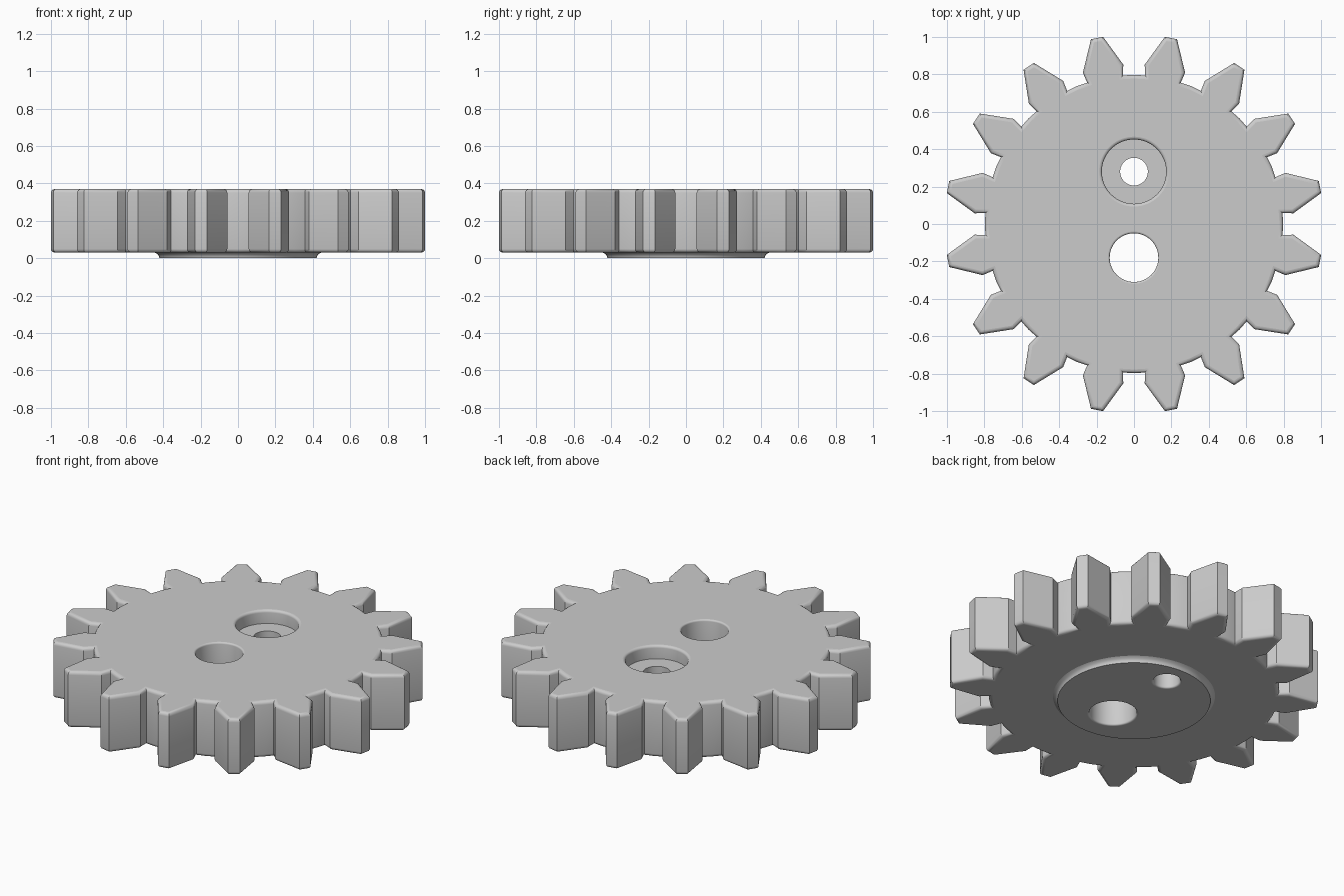
import bpy, bmesh, math
from mathutils import Vector

if "Cube" in bpy.data.objects:
    bpy.data.objects.remove(bpy.data.objects["Cube"], do_unlink=True)

TEETH = 16
BOTTOM, TOP, FILLET = 0.03, 0.37, 0.02

grey = bpy.data.materials.new("grey_metal")
grey.use_nodes = True
grey.diffuse_color = (0.6, 0.6, 0.6, 1)
grey.node_tree.nodes["Principled BSDF"].inputs["Base Color"].default_value = grey.diffuse_color


def make_object(name, bm):
    bmesh.ops.recalc_face_normals(bm, faces=bm.faces)
    mesh = bpy.data.meshes.new(name)
    bm.to_mesh(mesh)
    bm.free()
    mesh.materials.append(grey)
    obj = bpy.data.objects.new(name, mesh)
    bpy.context.collection.objects.link(obj)
    return obj


def lathe(name, y, profile, sides=64):
    """Solid of revolution about a vertical axis at (0, y); profile is (radius, z)."""
    bm = bmesh.new()
    rings = []
    for r, z in profile:
        angles = [2 * math.pi * i / sides for i in range(sides)]
        rings.append([bm.verts.new((r * math.cos(a), y + r * math.sin(a), z)) for a in angles])
    for low, high in zip(rings, rings[1:]):
        for i in range(sides):
            j = (i + 1) % sides
            bm.faces.new((low[i], low[j], high[j], high[i]))
    bm.faces.new(rings[0])
    bm.faces.new(rings[-1])
    return make_object(name, bm)


def flare(radius, z, size, up):
    """Quarter-round rim profile that widens toward the surface at height z."""
    arc = [math.pi / 2 * i / 4 for i in range(5)]
    pts = [(radius + size * (1 - math.cos(a)), z - up * size * (1 - math.sin(a))) for a in arc]
    pts.append((radius + size, z + up * 0.05))
    return pts if up > 0 else pts[::-1]


def combine(target, other, operation):
    mod = target.modifiers.new(operation, "BOOLEAN")
    mod.operation = operation
    mod.solver = "EXACT"
    mod.object = other
    bpy.context.view_layer.objects.active = target
    bpy.ops.object.modifier_apply(modifier=mod.name)
    bpy.data.objects.remove(other, do_unlink=True)


# Toothed body: one tooth outline repeated around the wheel
tooth = [(0.79, -0.098), (0.847, -0.11), (1.0135, -0.033),
         (1.0135, 0.033), (0.847, 0.11), (0.79, 0.098)]
bm = bmesh.new()
outline = []
for k in range(TEETH):
    a = 2 * math.pi * (k + 0.5) / TEETH
    out = Vector((math.cos(a), math.sin(a), 0))
    side = Vector((-math.sin(a), math.cos(a), 0))
    outline += [out * r + side * s for r, s in tooth]
    g = 2 * math.pi * (k + 1) / TEETH
    outline.append(Vector((math.cos(g), math.sin(g), 0)) * 0.798)
base = bm.faces.new([bm.verts.new(p + Vector((0, 0, BOTTOM))) for p in outline])
lifted = bmesh.ops.extrude_face_region(bm, geom=[base], use_keep_orig=True)["geom"]
bmesh.ops.translate(bm, vec=(0, 0, TOP - BOTTOM),
                    verts=[v for v in lifted if isinstance(v, bmesh.types.BMVert)])
bmesh.ops.recalc_face_normals(bm, faces=bm.faces)
rims = [e for e in bm.edges if abs(e.verts[0].co.z - e.verts[1].co.z) < 1e-4]
bmesh.ops.bevel(bm, geom=rims, offset=FILLET, segments=4, profile=0.5, affect="EDGES")
gear = make_object("gear_wheel", bm)

# Round boss underneath, flaring into the body
boss = lathe("boss", 0, [(0.42, 0), (0.422, 0.01), (0.43, 0.022), (0.445, BOTTOM), (0.445, 0.1)], 96)
combine(gear, boss, "UNION")

# Plain axle hole, and a screw hole with a counterbore
axle = lathe("axle_cutter", -0.18, flare(0.13, 0, 0.01, -1) + flare(0.13, TOP, 0.01, 1))
screw = lathe("screw_cutter", 0.28, flare(0.074, 0, 0.01, -1) + [(0.074, 0.34)])
bore = lathe("bore_cutter", 0.28, [(0.172, 0.29)] + flare(0.172, TOP, 0.015, 1))
for cutter in (axle, screw, bore):
    combine(gear, cutter, "DIFFERENCE")

# Smooth the fillets and holes, keep the level faces flat
bpy.ops.object.select_all(action="DESELECT")
gear.select_set(True)
bpy.context.view_layer.objects.active = gear
bpy.ops.object.shade_smooth_by_angle(angle=math.radians(30))
for face in gear.data.polygons:
    if abs(face.normal.z) > 0.999:
        face.use_smooth = False
